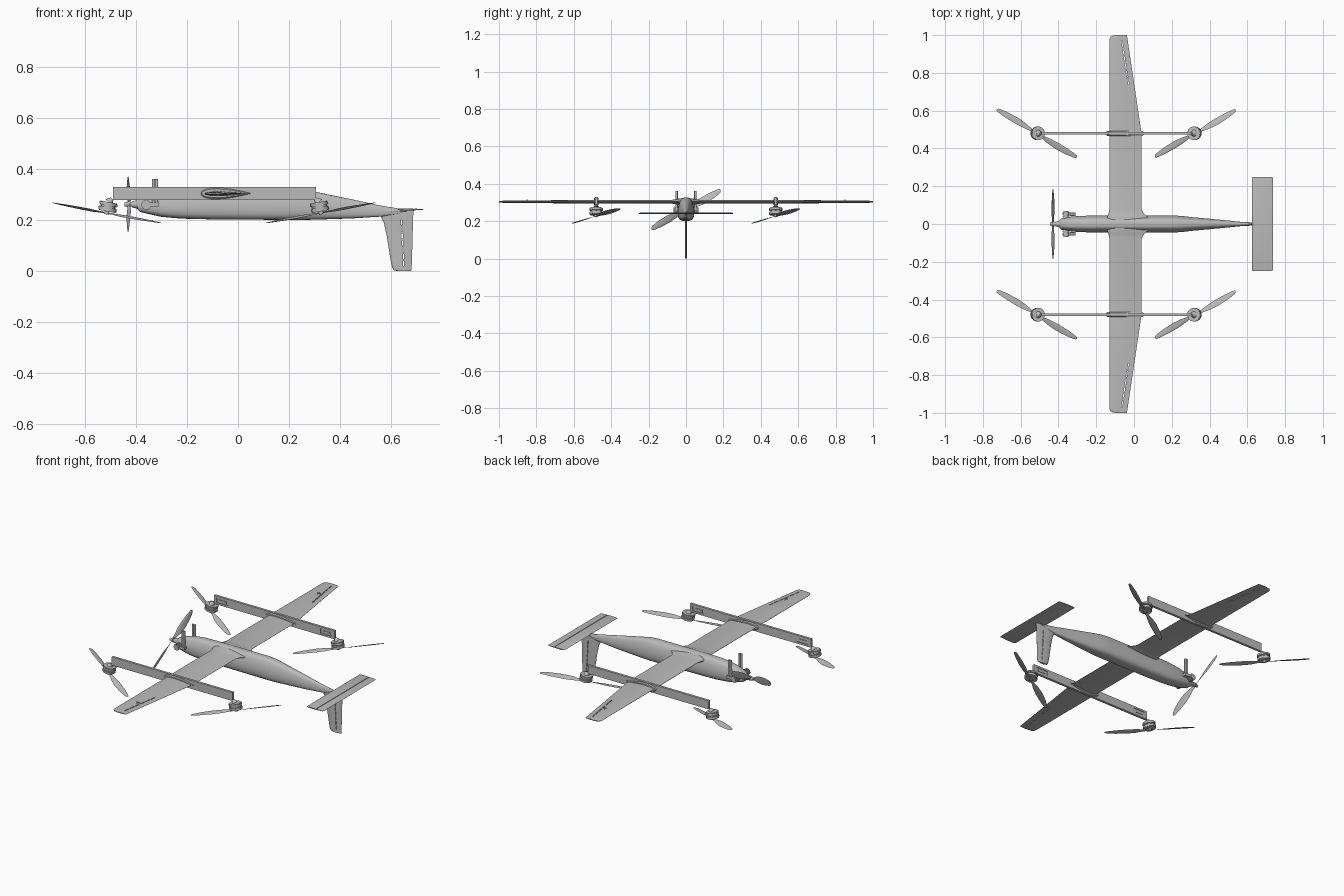
import bpy, bmesh
from math import sin, cos, pi, radians, copysign, atan2, hypot
from mathutils import Matrix, Vector

cube = bpy.data.objects.get("Cube")
if cube:
    bpy.data.objects.remove(cube, do_unlink=True)

grey = bpy.data.materials.new("plain_grey")
grey.use_nodes = True
grey.diffuse_color = (0.5, 0.5, 0.5, 1)
grey.node_tree.nodes["Principled BSDF"].inputs["Base Color"].default_value = (0.5, 0.5, 0.5, 1)
parts = []


def finish(name, bm, matrix=Matrix()):
    bmesh.ops.recalc_face_normals(bm, faces=bm.faces)
    mesh = bpy.data.meshes.new(name)
    bm.to_mesh(mesh)
    bm.free()
    mesh.transform(matrix)
    mesh.materials.append(grey)
    obj = bpy.data.objects.new(name, mesh)
    bpy.context.collection.objects.link(obj)
    parts.append(obj)
    return obj


def loft(bm, rings):
    """Skin a list of equal-length point rings and cap both ends."""
    rows = [[bm.verts.new(p) for p in ring] for ring in rings]
    n = len(rows[0])
    for a, b in zip(rows, rows[1:]):
        for i in range(n):
            j = (i + 1) % n
            bm.faces.new((a[i], a[j], b[j], b[i]))
    bm.faces.new(rows[0])
    bm.faces.new(rows[-1][::-1])


def airfoil(n=10):
    """Closed unit-chord section with a total thickness of about one."""
    def half(u):
        return 5 * (0.2969 * u ** 0.5 - 0.126 * u - 0.3516 * u * u + 0.2843 * u ** 3 - 0.1 * u ** 4)
    us = [0.5 - 0.5 * cos(pi * i / n) for i in range(n + 1)]
    return [(u, half(u)) for u in us] + [(u, -half(u)) for u in us[-1:0:-1]]


def box(name, loc, size, rot=Matrix()):
    bm = bmesh.new()
    bmesh.ops.create_cube(bm, size=1)
    return finish(name, bm, Matrix.Translation(loc) @ rot @ Matrix.Diagonal((*size, 1)))


def cylinder(name, start, end, r1, r2=None, sides=24, bevel=0):
    start, end = Vector(start), Vector(end)
    axis = end - start
    bm = bmesh.new()
    bmesh.ops.create_cone(bm, cap_ends=True, segments=sides, radius1=r1,
                          radius2=r1 if r2 is None else r2, depth=axis.length)
    if bevel:
        rims = [e for e in bm.edges if abs(e.verts[0].co.z - e.verts[1].co.z) < 1e-6]
        bmesh.ops.bevel(bm, geom=rims, offset=bevel, segments=2, affect='EDGES')
    return finish(name, bm, Matrix.Translation((start + end) / 2)
                  @ axis.to_track_quat('Z', 'Y').to_matrix().to_4x4())


def cut(target, loc, size, rot=Matrix()):
    cutter = box("cutter", loc, size, rot)
    parts.remove(cutter)
    cutter.hide_render = True
    mod = target.modifiers.new("cut", 'BOOLEAN')
    mod.operation, mod.solver, mod.object = 'DIFFERENCE', 'EXACT', cutter
    bpy.context.view_layer.objects.active = target
    bpy.ops.object.modifier_apply(modifier=mod.name)
    bpy.data.objects.remove(cutter, do_unlink=True)


def wing_rings(stations, z):
    return [[(le + u * (te - le), y, z + v * t) for u, v in airfoil()] for y, le, te, t in stations]


def propeller(name, matrix, radius, chord, pitch):
    """Two twisted, tapered blades around local z, lying along local x."""
    shape = ((0.03, 0.4, 1.5), (0.14, 0.42, 1.5), (0.3, 0.8, 1.3), (0.5, 1, 1),
             (0.75, 0.88, 0.8), (0.93, 0.6, 0.6), (0.985, 0.4, 0.5), (1, 0.15, 0.5))
    bm = bmesh.new()
    for side in (1, -1):
        rings = []
        for f, c, tw in shape:
            a = radians(pitch * tw)
            ring = []
            for u, v in airfoil(6):
                p, q = (0.4 - u) * chord * c, v * chord * c * 0.12
                y, z = p * cos(a) - q * sin(a), p * sin(a) + q * cos(a)
                ring.append((side * f * radius, side * y, z))
            rings.append(ring)
        loft(bm, rings)
    return finish(name, bm, matrix)


# Fuselage: rounded sections, narrower towards the top
body = ((-.395, .02, .243, .275), (-.385, .03, .233, .288), (-.35, .037, .224, .303),
        (-.3, .042, .213, .316), (-.22, .045, .206, .325), (-.1, .045, .203, .327),
        (.2, .045, .201, .327), (.25, .043, .201, .322), (.3, .037, .202, .312),
        (.45, .023, .207, .281), (.56, .012, .214, .257), (.635, .006, .225, .245))
rings = []
for x, hw, zb, zt in body:
    ring = []
    for i in range(32):
        c, s = cos(2 * pi * i / 32), sin(2 * pi * i / 32)
        s = copysign(abs(s) ** 0.6, s)
        c = copysign(abs(c) ** 0.6, c)
        ring.append((x, hw * c * (1 - 0.3 * max(0, s)), (zb + zt) / 2 + s * (zt - zb) / 2))
    rings.append(ring)
bm = bmesh.new()
loft(bm, rings)
finish("fuselage", bm)

# Main wing with a root fillet and rounded tips
half = [(.035, -.142, .075, .036), (.05, -.136, .056, .028), (.075, -.131, .041, .021),
        (.48, -.131, .04, .02), (.97, -.131, -.033, .012), (.988, -.127, -.036, .01),
        (.996, -.118, -.037, .008), (1, -.095, -.038, .005)]
bm = bmesh.new()
loft(bm, wing_rings([(-y, *r) for y, *r in half[::-1]] + half, .304))
wing = finish("wing", bm)

# Aileron hinge slots and servo hatches
for side in (1, -1):
    a, b = Vector((-.028, .735 * side, .304)), Vector((-.066, .975 * side, .304))
    d = b - a
    turn = Matrix.Rotation(atan2(d.y, d.x), 4, 'Z')
    for k in range(6):
        cut(wing, a + d * (k + 0.5) / 6, (.032, .005, .1), turn)
    box("servo_hatch", (-.076, .85 * side, .3085), (.022, .03, .004))
    box("servo_horn", (-.062, .85 * side, .311), (.018, .004, .008))

# Horizontal tail with an elevator hinge groove
bm = bmesh.new()
loft(bm, wing_rings([(-.25, .63, .73, .006), (-.244, .625, .735, .009),
                     (.244, .625, .735, .009), (.25, .63, .73, .006)], .242))
tail = finish("horizontal_tail", bm)
cut(tail, (.69, 0, .2525), (.004, .6, .02))
cylinder("tail_fairing", (.58, 0, .234), (.66, 0, .24), .011, .006)

# Fin hanging below the tail, with rudder hinge slots
fin_shape = ((.243, .545, .69), (.215, .56, .687), (.19, .572, .686), (.14, .583, .685),
             (.04, .599, .682), (.012, .605, .681), (.003, .612, .68), (0, .628, .676))
bm = bmesh.new()
loft(bm, [[(le + u * (te - le), v * .012, z) for u, v in airfoil()] for z, le, te in fin_shape])
fin = finish("fin", bm)
for k in range(7):
    z = .03 + .027 * k
    cut(fin, (.651 - .05 * z, 0, z), (.004, .1, .02))

# Lift booms, wing saddles, motors and rotors
for side in (1, -1):
    y = .48 * side
    boom = box("lift_boom", (-.0925, y, .305), (.795, .014, .05))
    for x in (-.435, .25):
        cut(boom, (x, y - .007 * side, .305), (.075, .008, .028))
        box("boom_connector", (x, y - .004 * side, .305), (.05, .004, .012))
    bm = bmesh.new()
    loft(bm, wing_rings([(y - .013, -.143, .046, .034), (y - .008, -.146, .05, .044),
                         (y + .008, -.146, .05, .044), (y + .013, -.143, .046, .034)], .305))
    finish("wing_saddle", bm)
    for x, lean in ((-.51, 1), (.32, -1)):
        frame = Matrix.Translation((x, y, .252)) @ Matrix.Rotation(radians(10.5 * lean), 4, 'Y')
        for name, lo, hi, r in (("motor_base", .004, .019, .036), ("motor_neck", -.002, .005, .031),
                                ("motor_bell", -.018, -.001, .036), ("rotor_hub", -.03, -.017, .011)):
            cylinder(name, frame @ Vector((0, 0, lo)), frame @ Vector((0, 0, hi)), r, bevel=.003)
        cylinder("motor_mount", frame @ Vector((0, 0, .018)), (x + .016 * lean, y, .284), .018, .007)
        propeller("lift_rotor", frame @ Matrix.Translation((0, 0, -.024))
                  @ Matrix.Rotation(radians(-30 * lean), 4, 'Z'), .25, .036, 14 * lean)

# Nose engine with side cylinders and upright exhaust stacks
cylinder("engine_shaft", (-.445, 0, .262), (-.385, 0, .262), .008)
cylinder("engine_collar", (-.415, 0, .262), (-.385, 0, .262), .012, .02)
cylinder("spinner", (-.422, 0, .262), (-.442, 0, .262), .014, .007)
for side in (1, -1):
    cylinder("engine_cylinder", (-.36, .02 * side, .26), (-.36, .068 * side, .26), .014)
    for k in range(4):
        fy = .04 + .007 * k
        cylinder("cooling_fin", (-.36, fy * side, .26), (-.36, (fy + .003) * side, .26), .019)
    box("exhaust_manifold", (-.335, .052 * side, .262), (.05, .018, .016))
    for x in (-.331, -.319):
        cylinder("exhaust_stack", (x, .05 * side, .262), (x, .05 * side, .362), .006, sides=16)

# Nose propeller spinning about the long axis
basis = Matrix(((0, 0, -1, -.43), (cos(pi / 6), -sin(pi / 6), 0, 0),
                (sin(pi / 6), cos(pi / 6), 0, .262), (0, 0, 0, 1)))
propeller("nose_propeller", basis, .212, .042, 22)

# Smooth shading with sharp edges kept
bpy.ops.object.select_all(action='DESELECT')
for obj in parts:
    obj.select_set(True)
bpy.context.view_layer.objects.active = parts[0]
bpy.ops.object.shade_smooth_by_angle(angle=radians(35))
